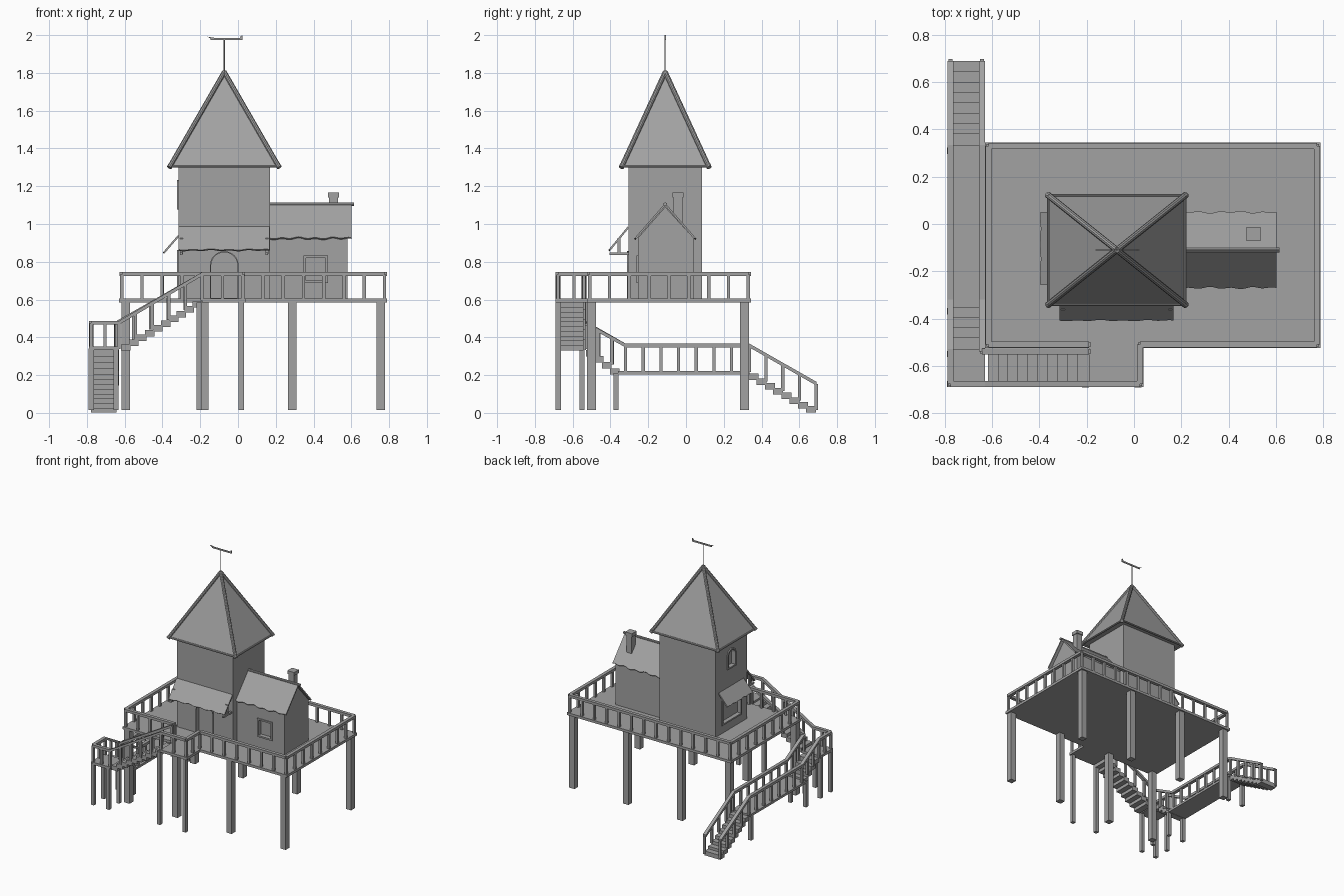
import bpy, bmesh, math
from mathutils import Vector

if "Cube" in bpy.data.objects:
    bpy.data.objects.remove(bpy.data.objects["Cube"], do_unlink=True)

grey = bpy.data.materials.new("plain_grey")
grey.use_nodes = True
grey.diffuse_color = (0.36, 0.36, 0.36, 1)
grey.node_tree.nodes["Principled BSDF"].inputs["Base Color"].default_value = grey.diffuse_color
UP = Vector((0, 0, 1))


def finish(name, bm):
    bmesh.ops.recalc_face_normals(bm, faces=bm.faces)
    me = bpy.data.meshes.new(name)
    bm.to_mesh(me)
    bm.free()
    me.materials.append(grey)
    ob = bpy.data.objects.new(name, me)
    bpy.context.scene.collection.objects.link(ob)
    return ob


def hull(bm, ring_a, ring_b):
    """Closed prism between two matching rings of points."""
    a = [bm.verts.new(p) for p in ring_a]
    b = [bm.verts.new(p) for p in ring_b]
    bm.faces.new(a)
    bm.faces.new(b)
    for i in range(len(a)):
        j = (i + 1) % len(a)
        bm.faces.new((a[i], a[j], b[j], b[i]))


def box(bm, x0, x1, y0, y1, z0, z1):
    ring = [(x0, y0), (x1, y0), (x1, y1), (x0, y1)]
    hull(bm, [(x, y, z0) for x, y in ring], [(x, y, z1) for x, y in ring])


def post(bm, x, y, z0, z1, w):
    box(bm, x - w / 2, x + w / 2, y - w / 2, y + w / 2, z0, z1)


def beam(bm, a, b, w, h):
    a, b = Vector(a), Vector(b)
    side = (b - a).cross(UP).normalized() * w / 2
    lift = UP * h / 2
    offs = [side + lift, side - lift, -side - lift, -side + lift]
    hull(bm, [a + o for o in offs], [b + o for o in offs])


def rod(bm, a, b, r, n=10):
    a, b = Vector(a), Vector(b)
    q = (b - a).to_track_quat('Z', 'Y')
    ring = [q @ Vector((r * math.cos(t), r * math.sin(t), 0))
            for t in (2 * math.pi * i / n for i in range(n))]
    hull(bm, [a + o for o in ring], [b + o for o in ring])


def railing(name, points, height=0.14, gap=0.108):
    bm = bmesh.new()
    for a, b in zip(points, points[1:]):
        a, b = Vector(a), Vector(b)
        beam(bm, a + UP * (height - 0.01), b + UP * (height - 0.01), 0.026, 0.02)
        n = max(1, round((b - a).length / gap))
        for i in range(n + 1):
            p = a.lerp(b, i / n)
            post(bm, p.x, p.y, p.z - 0.01, p.z + height - 0.012, 0.017)
    return finish(name, bm)


# Deck with entry porch
DECK, LAND, WALK = 0.605, 0.352, 0.222
bm = bmesh.new()
box(bm, -0.63, 0.79, -0.525, 0.345, DECK - 0.02, DECK)
box(bm, -0.19, 0.04, -0.69, -0.52, DECK - 0.02, DECK)
finish("deck", bm)
railing("deck_railing", [(-0.19, -0.51, DECK), (-0.615, -0.51, DECK), (-0.615, 0.33, DECK),
                         (0.775, 0.33, DECK), (0.775, -0.51, DECK), (0.025, -0.51, DECK),
                         (0.025, -0.677, DECK), (-0.19, -0.677, DECK)])

# Support legs
bm = bmesh.new()
for x in (-0.595, -0.18, 0.288, 0.755):
    for y in (-0.5, 0.31):
        post(bm, x, y, 0.016, DECK - 0.02, 0.046)
for x in (-0.205, 0.017):
    post(bm, x, -0.677, 0.016, DECK - 0.02, 0.028)
for x in (-0.777, -0.645):
    for y, z in ((-0.677, LAND), (-0.55, LAND), (-0.37, WALK), (0.31, WALK)):
        post(bm, x, y, 0.016, z - 0.01, 0.027)
finish("legs", bm)

# Landing and lower walkway
bm = bmesh.new()
box(bm, -0.79, -0.63, -0.69, -0.53, LAND - 0.02, LAND)
box(bm, -0.79, -0.63, -0.36, 0.335, WALK - 0.018, WALK)
finish("landing_and_walkway", bm)


def stairs(name, a, b, n):
    """Solid treads from the upper edge a down to the lower edge b."""
    bm = bmesh.new()
    a, b = Vector(a), Vector(b)
    for i in range(n):
        p, q = a.lerp(b, i / n), a.lerp(b, (i + 1.2) / n)
        p.z = q.z = max(a.z + (b.z - a.z) * (i + 0.6) / n, 0.035) - 0.016
        beam(bm, p, q, 0.136, 0.034)
    finish(name, bm)


stairs("upper_stairs", (-0.19, -0.61, DECK), (-0.61, -0.61, LAND), 10)
stairs("middle_stairs", (-0.71, -0.53, LAND), (-0.71, -0.36, WALK), 4)
stairs("lower_stairs", (-0.71, 0.33, WALK), (-0.71, 0.68, 0.02), 8)

# Stair handrails, outer and inner runs
railing("outer_stair_railing", [(-0.19, -0.677, DECK), (-0.63, -0.677, LAND - 0.005),
                                (-0.777, -0.677, LAND - 0.005), (-0.777, -0.53, LAND - 0.005),
                                (-0.777, -0.32, WALK + 0.005), (-0.777, 0.335, WALK + 0.005),
                                (-0.777, 0.69, 0.025)], gap=0.095)
railing("inner_stair_railing", [(-0.19, -0.54, DECK), (-0.643, -0.54, LAND - 0.005),
                                (-0.643, -0.32, WALK + 0.005), (-0.643, 0.335, WALK + 0.005),
                                (-0.643, 0.69, 0.025)], gap=0.095)

# Tower and annex walls
CX, CY = -0.0725, -0.11
bm = bmesh.new()
box(bm, -0.315, 0.17, -0.305, 0.085, DECK - 0.005, 1.31)
tower = finish("tower", bm)
gable = [(-0.255, DECK - 0.005), (0.04, DECK - 0.005), (0.04, 0.925), (CY, 1.09), (-0.255, 0.925)]
bm = bmesh.new()
hull(bm, [(0.16, y, z) for y, z in gable], [(0.58, y, z) for y, z in gable])
annex = finish("annex", bm)


def opening(name, wall, axis, mid, width, z0, z1, face, arch=False, frame=0.012):
    """Recess an opening in a wall and trim it with a slim frame."""
    def outline(grow):
        w, top = width / 2 + grow, z1 + grow
        pts = [(mid - w, z0 - grow), (mid + w, z0 - grow)]
        if arch:
            pts += [(mid + w * math.cos(t), top - w + w * math.sin(t))
                    for t in (math.pi * i / 12 for i in range(13))]
        else:
            pts += [(mid + w, top), (mid - w, top)]
        return pts

    def place(pts, d):
        return [(u, d, z) if axis == 'y' else (d, u, z) for u, z in pts]

    def carve(ob, pts, d0, d1):
        bm = bmesh.new()
        hull(bm, place(pts, d0), place(pts, d1))
        cutter = finish("cutter", bm)
        mod = ob.modifiers.new("opening", 'BOOLEAN')
        mod.operation, mod.solver, mod.object = 'DIFFERENCE', 'EXACT', cutter
        bpy.context.view_layer.objects.active = ob
        bpy.ops.object.modifier_apply(modifier=mod.name)
        bpy.data.objects.remove(cutter, do_unlink=True)

    carve(wall, outline(0), face - 0.05, face + 0.025)
    bm = bmesh.new()
    hull(bm, place(outline(frame), face - 0.008), place(outline(frame), face + 0.004))
    carve(finish(name, bm), outline(0), face - 0.05, face + 0.05)


opening("door_frame", tower, 'y', CX, 0.14, DECK + 0.004, 0.85, -0.305, True, 0.006)
opening("side_window_frame", tower, 'x', CY, 0.22, 0.68, 0.85, -0.315)
opening("arched_window_frame", tower, 'x', CY, 0.08, 1.09, 1.22, -0.315, True)
opening("annex_window_frame", annex, 'y', 0.412, 0.105, 0.70, 0.82, -0.255)

# Tower roof with ridge poles
EAVE, TIP = 1.305, Vector((CX, CY, 1.805))
corners = [Vector((CX + sx * 0.288, CY + sy * 0.23, EAVE))
           for sx, sy in ((-1, -1), (1, -1), (1, 1), (-1, 1))]
bm = bmesh.new()
base = [bm.verts.new(c) for c in corners]
tip = bm.verts.new(TIP)
bm.faces.new(base)
for i in range(4):
    bm.faces.new((base[i], base[(i + 1) % 4], tip))
finish("tower_roof", bm)
bm = bmesh.new()
for i, c in enumerate(corners):
    rod(bm, c, TIP, 0.013)
    rod(bm, c, corners[(i + 1) % 4], 0.007)
    rod(bm, c - (TIP - c) * 0.012, c + (TIP - c) * 0.02, 0.014)
finish("roof_poles", bm)


def sheet(name, a, b, drop, thick=0.01, n=28):
    """Thin roof sheet from ridge line a-b with a gently wavy lower edge."""
    bm = bmesh.new()
    a, b, drop = Vector(a), Vector(b), Vector(drop)
    rows = []
    for i in range(n + 1):
        p = a.lerp(b, i / n)
        wave = 0.97 + 0.02 * math.sin(i * 1.1) + 0.012 * math.sin(i * 0.47)
        rows.append((bm.verts.new(p), bm.verts.new(p + drop * wave)))
    for r, s in zip(rows, rows[1:]):
        bm.faces.new((r[0], r[1], s[1], s[0]))
    ob = finish(name, bm)
    mod = ob.modifiers.new("thickness", 'SOLIDIFY')
    mod.thickness, mod.offset = thick, 0


# Annex roof, ridge pole and chimney
for side, sy in (("front", -1), ("back", 1)):
    sheet(f"annex_roof_{side}", (0.165, CY, 1.103), (0.602, CY, 1.103), (0, sy * 0.162, -0.185))
bm = bmesh.new()
rod(bm, (0.165, CY, 1.104), (0.615, CY, 1.104), 0.01)
finish("annex_ridge_pole", bm)
bm = bmesh.new()
post(bm, 0.506, -0.042, 0.98, 1.145, 0.046)
post(bm, 0.506, -0.042, 1.14, 1.166, 0.058)
finish("chimney", bm)

# Awnings with brackets
sheet("front_awning", (-0.315, -0.305, 0.983), (0.168, -0.305, 0.983), (0, -0.103, -0.125))
sheet("side_awning", (-0.315, -0.258, 0.937), (-0.315, 0.05, 0.937), (-0.08, 0, -0.092))
bm = bmesh.new()
for x in (-0.3, 0.153):
    beam(bm, (x, -0.305, 0.843), (x, -0.405, 0.843), 0.014, 0.014)
    post(bm, x, -0.355, 0.84, 0.925, 0.016)
finish("awning_brackets", bm)

# Weather vane
bm = bmesh.new()
rod(bm, (CX, CY, 1.79), (CX, CY, 1.985), 0.003, 6)
beam(bm, (-0.145, CY, 1.98), (0.02, CY, 1.98), 0.006, 0.012)
for pts in ([(-0.162, 1.992), (-0.135, 1.974), (-0.128, 1.986)],
            [(0.008, 1.975), (0.024, 1.975), (0.024, 2.0), (0.014, 1.994)]):
    hull(bm, [(x, CY - 0.003, z) for x, z in pts], [(x, CY + 0.003, z) for x, z in pts])
finish("weather_vane", bm)
